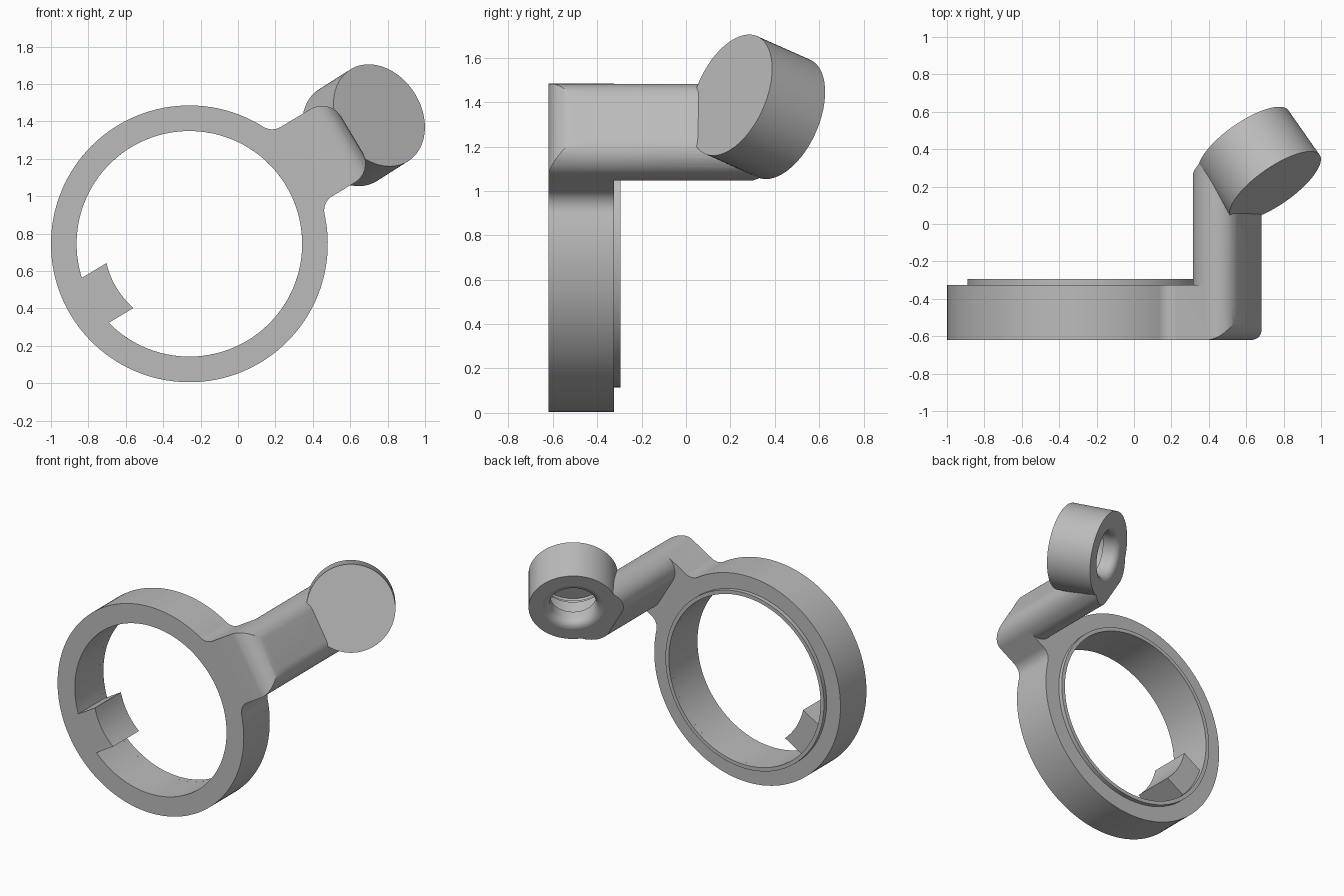
import bpy, bmesh
from math import radians, degrees, sin, cos, asin, atan2, sqrt
from mathutils import Vector

if "Cube" in bpy.data.objects:
    bpy.data.objects.remove(bpy.data.objects["Cube"], do_unlink=True)

grey = bpy.data.materials.new("plain_grey")
grey.use_nodes = True
grey.diffuse_color = (0.5, 0.5, 0.5, 1)
grey.node_tree.nodes["Principled BSDF"].inputs["Base Color"].default_value = (0.5, 0.5, 0.5, 1)

# Ring frame: u runs from the ring centre towards the arm, v across it
CENTRE = Vector((-0.26, 0, 0.745))
TILT = radians(31)
U = Vector((cos(TILT), 0, sin(TILT)))
V = Vector((-sin(TILT), 0, cos(TILT)))
Y = Vector((0, 1, 0))
FRONT, BACK = -0.62, -0.325
RING_R, HOLE_R, TAB_R, TAB_HALF = 0.74, 0.603, 0.455, 0.14
LOW, HIGH, INNER, END, ROUND, FILLET = -0.175, 0.284, 0.79, 1.046, 0.12, 0.09

# Eyepiece frame: axis points out of the open front
AZ, EL = radians(35), radians(20)
AXIS = Vector((sin(AZ) * cos(EL), -cos(AZ) * cos(EL), sin(EL)))
MOUTH = Vector((0.755, 0.203, 1.432))
LENGTH = 0.31


def arc(cu, cv, r, start, stop, n=12):
    angles = [radians(start + (stop - start) * i / n) for i in range(n + 1)]
    return [(cu + r * cos(a), cv + r * sin(a)) for a in angles]


def finish(name, bm):
    bmesh.ops.remove_doubles(bm, verts=bm.verts, dist=1e-5)
    bmesh.ops.recalc_face_normals(bm, faces=bm.faces)
    mesh = bpy.data.meshes.new(name)
    bm.to_mesh(mesh)
    bm.free()
    mesh.materials.append(grey)
    obj = bpy.data.objects.new(name, mesh)
    bpy.context.collection.objects.link(obj)
    return obj


def prism(name, points, p, q, origin, along):
    """Extrude a flat outline lying on axes p and q."""
    bm = bmesh.new()
    face = bm.faces.new([bm.verts.new(origin + p * a + q * b) for a, b in points])
    moved = bmesh.ops.extrude_face_region(bm, geom=[face], use_keep_orig=True)
    bmesh.ops.translate(bm, vec=along,
                        verts=[g for g in moved["geom"] if isinstance(g, bmesh.types.BMVert)])
    return finish(name, bm)


def lathe(name, profile, origin, axis, closed=False, steps=96):
    """Spin (radius, distance along axis) points around an axis."""
    side = axis.orthogonal().normalized()
    bm = bmesh.new()
    verts = [bm.verts.new(origin + side * r + axis * d) for r, d in profile]
    edges = [bm.edges.new(pair) for pair in zip(verts, verts[1:])]
    if closed:
        edges.append(bm.edges.new((verts[-1], verts[0])))
    bmesh.ops.spin(bm, geom=verts + edges, cent=origin, axis=axis,
                   angle=radians(360), steps=steps)
    return finish(name, bm)


def combine(target, other, operation):
    mod = target.modifiers.new(operation, "BOOLEAN")
    mod.operation, mod.solver, mod.object = operation, "EXACT", other
    bpy.context.view_layer.objects.active = target
    bpy.ops.object.modifier_apply(modifier=mod.name)
    bpy.data.objects.remove(other, do_unlink=True)


# Ring plate with filleted lug, one outline
reach = RING_R + FILLET
fv_hi, fv_lo = HIGH + FILLET, LOW - FILLET
fu_hi, fu_lo = sqrt(reach**2 - fv_hi**2), sqrt(reach**2 - fv_lo**2)
a_hi, a_lo = degrees(atan2(fv_hi, fu_hi)), degrees(atan2(fv_lo, fu_lo))
lug_end = (arc(END - ROUND, LOW + ROUND, ROUND, -90, 0)
           + arc(END - ROUND, HIGH - ROUND, ROUND, 0, 90))
outline = (arc(0, 0, RING_R, a_hi, 360 + a_lo, 110)
           + arc(fu_lo, fv_lo, FILLET, 180 + a_lo, 90)[1:]
           + lug_end
           + arc(fu_hi, fv_hi, FILLET, 270, 180 + a_hi)[:-1])
body = prism("mount_body", outline, U, V, CENTRE + Y * FRONT, Y * (BACK - FRONT))

# Ring opening, leaving the key tab standing
t_out, t_in = degrees(asin(TAB_HALF / HOLE_R)), degrees(asin(TAB_HALF / TAB_R))
opening = (arc(0, 0, HOLE_R, t_out - 180, 180 - t_out, 110)
           + arc(0, 0, TAB_R, 180 - t_in, 180 + t_in))
combine(body, prism("opening_cutter", opening, U, V, CENTRE - Y, Y * 2), "DIFFERENCE")

# Arm running back from the lug
section = (lug_end + arc(INNER + ROUND, HIGH - ROUND, ROUND, 90, 180)
           + arc(INNER + ROUND, LOW + ROUND, ROUND, 180, 270))
combine(body, prism("arm", section, U, V, CENTRE - Y * 0.45, Y * 1.1), "UNION")

# Rounded front edge at the end of the lug
c = END - ROUND
corner = arc(c, FRONT + ROUND, ROUND, -90, 0) + [
    (END + 0.1, FRONT + ROUND), (END + 0.1, FRONT - 0.1), (c, FRONT - 0.1)]
combine(body, prism("corner_cutter", corner, U, Y, CENTRE - V * 0.5, V * 1.1), "DIFFERENCE")

# Trim the arm flush with the back of the eyepiece
trim = lathe("trim_cutter", [(0, -LENGTH), (0.8, -LENGTH), (0.8, -1), (0, -1)], MOUTH, AXIS, steps=32)
combine(body, trim, "DIFFERENCE")

# Eyepiece barrel, then its stepped bore with a flared back
barrel = lathe("barrel", [(0, 0), (0.29, 0), (0.29, -LENGTH), (0, -LENGTH)], MOUTH, AXIS)
combine(body, barrel, "UNION")
flare = [(0.2 - 0.05 * cos(radians(a)), -0.26 - 0.05 * sin(radians(a))) for a in range(0, 91, 15)]
bore = ([(0, 0.4), (0.228, 0.4), (0.228, -0.03), (0.218, -0.03), (0.218, -0.05),
         (0.21, -0.05), (0.21, -0.2), (0.15, -0.2)]
        + flare + [(0.2, -0.4), (0, -0.4)])
combine(body, lathe("bore_cutter", bore, MOUTH, AXIS), "DIFFERENCE")

# Thin raised lip on the back of the ring
lip = lathe("ring_lip", [(HOLE_R, BACK - 0.01), (0.63, BACK - 0.01), (0.63, -0.295), (HOLE_R, -0.295)],
            CENTRE, Y, closed=True, steps=110)

for obj in (body, lip):
    bpy.ops.object.select_all(action="DESELECT")
    obj.select_set(True)
    bpy.context.view_layer.objects.active = obj
    bpy.ops.object.shade_smooth_by_angle(angle=radians(25))
